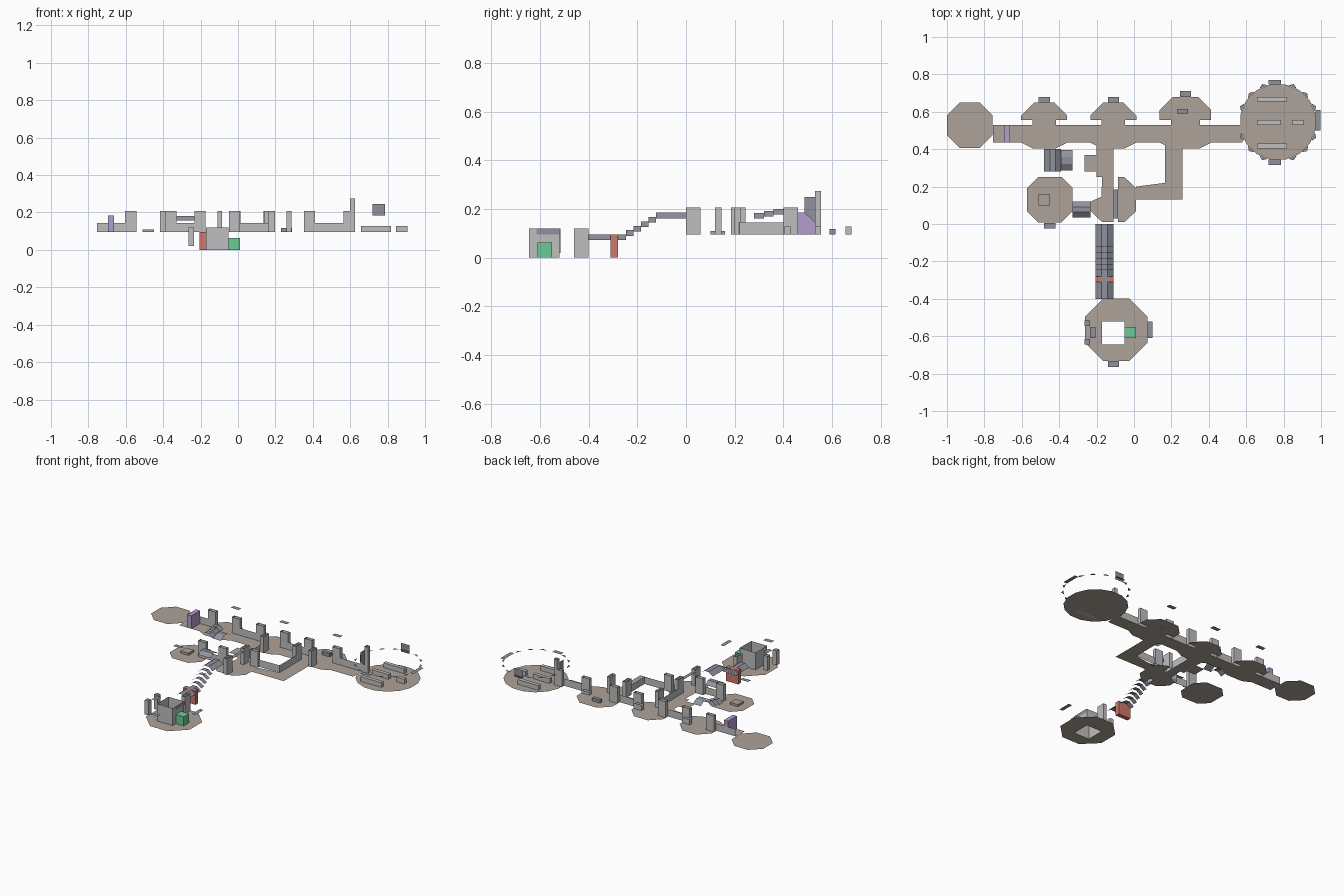
import bpy
import math

cube = bpy.data.objects.get("Cube")
if cube:
    bpy.data.objects.remove(cube, do_unlink=True)


def material(name, red, green, blue):
    mat = bpy.data.materials.new(name)
    mat.use_nodes = True
    mat.diffuse_color = (red, green, blue, 1)
    mat.node_tree.nodes["Principled BSDF"].inputs["Base Color"].default_value = (red, green, blue, 1)
    return mat


FLOOR = material("floor_tan", .42, .37, .32)
WALL = material("wall_grey", .52, .52, .53)
CEILING = material("ceiling_slate", .28, .29, .34)
GREEN = material("crate_green", .15, .6, .3)
RED = material("door_red", .6, .19, .15)
PURPLE = material("door_purple", .45, .34, .61)

DECK = .095      # upper floor level
LOW = .145       # top of the corridor walls
TALL = .207      # top of the door piers
LINTEL = .2      # level of the window heads
NORTH = .53      # north wall line of the main corridor
SOUTH = .435     # south edge of the main corridor
SPINE = -.11     # wall line of the north-south corridor
GAP = .025       # thickness of the door piers
PIER = .06       # width of the door piers


def build(name, mat, faces):
    """Make one object from a list of polygon faces."""
    verts, polys = [], []
    for face in faces:
        polys.append(range(len(verts), len(verts) + len(face)))
        verts.extend(face)
    mesh = bpy.data.meshes.new(name)
    mesh.from_pydata(verts, [], [list(p) for p in polys])
    mesh.materials.append(mat)
    obj = bpy.data.objects.new(name, mesh)
    bpy.context.scene.collection.objects.link(obj)
    return obj


def flat(outline, z):
    return [(x, y, z) for x, y in outline]


def rect(x0, x1, y0, y1, z):
    return flat([(x0, y0), (x1, y0), (x1, y1), (x0, y1)], z)


def wall(x0, y0, x1, y1, z0, z1):
    return [(x0, y0, z0), (x1, y1, z0), (x1, y1, z1), (x0, y0, z1)]


def shaft(x0, x1, y0, y1, z0, z1):
    """Four upright faces, open above and below."""
    ring = [(x0, y0), (x1, y0), (x1, y1), (x0, y1)]
    return [wall(*ring[i], *ring[(i + 1) % 4], z0, z1) for i in range(4)]


def box(x0, x1, y0, y1, z0, z1):
    return shaft(x0, x1, y0, y1, z0, z1) + [rect(x0, x1, y0, y1, z1), rect(x0, x1, y0, y1, z0)[::-1]]


def octagon(cx, cy, half, cut):
    side = half - cut
    quarter = [(half, -side), (half, side), (side, half), (-side, half)]
    return [(cx + x, cy + y) for x, y in quarter + [(-x, -y) for x, y in quarter]]


def vault(start, end, left, right, top, along_y=True):
    """One length of ceiling with sloping sides and a flat crown."""
    third, drop = (right - left) / 3, .023
    arch = [(left, top - drop), (left + third, top), (right - third, top), (right, top - drop)]
    faces = []
    for (a, za), (b, zb) in zip(arch, arch[1:]):
        if along_y:
            faces.append([(a, start, za), (b, start, zb), (b, end, zb), (a, end, za)])
        else:
            faces.append([(start, a, za), (end, a, za), (end, b, zb), (start, b, zb)])
    return faces


# Rooms on the main corridor, with slots for the door piers
def corridor_room(cx, half, top):
    inner, cut, slot = half - PIER, .07, NORTH + GAP
    side = [(inner, .405), (half, SOUTH), (half, NORTH), (inner, NORTH), (inner, slot),
            (half, slot), (half, top - cut), (half - cut, top)]
    return flat([(cx + x, y) for x, y in side] + [(cx - x, y) for x, y in side[::-1]], DECK)


ROOMS = {"west_hall": (-.48, .123, .65), "middle_hall": (-.11, .123, .65), "east_hall": (.275, .138, .68)}
for name, (cx, half, top) in ROOMS.items():
    build(name + "_floor", FLOOR, [corridor_room(cx, half, top)])
    build(name + "_window_head", CEILING, [rect(cx - .03, cx + .03, top, top + .03, LINTEL)])
    piers = []
    for x in (cx - half, cx + half - PIER):
        piers += shaft(x, x + PIER, NORTH, NORTH + GAP, DECK, TALL)
    build(name + "_piers", WALL, piers)

build("far_west_floor", FLOOR, [flat(octagon(-.878, .528, .122, .07), DECK)])

# Main corridor between the rooms, walled along its north edge
spans = [(-.755, -.603), (-.357, -.233), (.013, .137), (.413, .58)]
build("main_corridor_floor", FLOOR, [rect(a, b, SOUTH, NORTH, DECK) for a, b in spans])
build("main_corridor_wall", WALL, [wall(a, NORTH, b, NORTH, DECK, LOW) for a, b in spans])
build("purple_door", PURPLE, box(-.695, -.663, SOUTH, NORTH, DECK, .185))

# Great round room
CX, CY, R, SIDES = .77, .545, .205, 16


def ring_point(i, radius, shift=.5):
    angle = math.tau * (i + shift) / SIDES
    return CX + radius * math.cos(angle), CY + radius * math.sin(angle)


build("round_room_floor", FLOOR, [flat([ring_point(i, R) for i in range(SIDES)], DECK)])
flakes = []
for i in range(SIDES):
    if i % 4:
        flakes.append(flat([ring_point(i, R, -.3), ring_point(i, R + .015, 0), ring_point(i, R, .3)], LINTEL))
build("round_room_cornice", CEILING, flakes)
build("round_room_window_heads", CEILING, [
    rect(.72, .785, .745, .77, LINTEL), rect(.72, .785, .315, .345, LINTEL),
    rect(.97, .998, .5, .61, LINTEL), wall(.72, .757, .785, .757, .185, .245)])
build("round_room_benches", WALL,
      box(.657, .817, .655, .68, DECK, .128) + box(.657, .817, .405, .43, DECK, .128)
      + box(.657, .785, NORTH, .555, DECK, .128) + box(.845, .905, NORTH, .555, DECK, .128))
build("round_room_piers", WALL, shaft(.565, .6, NORTH, .555, DECK, TALL)
      + shaft(.6, .625, NORTH, .555, DECK, .275))
build("round_room_door_arch", CEILING,
      [[(.6, .487, .185), (.6, NORTH, .145), (.6, NORTH, .25), (.6, .487, .25)]])

# Pedestals
build("east_hall_pedestal", CEILING, box(.23, .29, .59, .615, DECK, .117))
build("chapel_plinth", FLOOR, box(-.51, -.45, .1, .16, DECK, .11))

# Small chapel room
build("chapel_floor", FLOOR, [flat(octagon(-.45, .13, .122, .06), DECK)])
build("chapel_window_head", CEILING, [rect(-.48, -.42, -.025, .005, LINTEL)])

# Crossing room, split by a slot along the spine wall
slot_x = SPINE + GAP
build("crossing_floor", FLOOR, [flat([
    (-.17, .01), (SPINE, .01), (SPINE, .06), (slot_x, .06), (slot_x, .01), (-.05, .01), (.012, .07),
    (.012, .19), (-.05, .25), (slot_x, .25), (slot_x, .185), (SPINE, .185), (SPINE, .25),
    (-.17, .25), (-.175, .145), (-.233, .12), (-.233, .07)], DECK)])
build("crossing_arch", CEILING, [rect(SPINE, slot_x, .03, .185, .185)])

# North-south corridor and its alcove
build("spine_floor", FLOOR, [rect(-.2, SPINE, .25, SOUTH, DECK), rect(-.265, -.2, .28, .37, DECK)])
spine = [wall(SPINE, .245, SPINE, .405, DECK, LOW)]
for y in (.0, .185, .4):
    spine += shaft(SPINE, slot_x, y, y + PIER, DECK, TALL)
build("spine_wall", WALL, spine)

# Bent corridor
build("bent_corridor_floor", FLOOR, [flat([
    (.012, .13), (.26, .13), (.26, SOUTH), (.165, SOUTH), (.165, .22), (.012, .2)], DECK)])
build("bent_corridor_wall", WALL, [
    wall(.012, .215, .165, .22, DECK, LOW), wall(.165, .22, .165, .4, DECK, LOW),
    *shaft(.14, .165, .4, .46, DECK, TALL), *shaft(.26, .285, .4, .46, DECK, TALL),
    *shaft(-.048, .012, .2, .225, DECK, TALL)])

# Passage from the chapel to the crossing
passage = [wall(-.33, .12, -.233, .12, DECK, LOW)]
for x in (-.39, -.233):
    passage += shaft(x, x + PIER, .12, .145, DECK, TALL)
build("passage_wall", WALL, passage)
build("passage_vault", CEILING, vault(-.33, -.233, .035, .12, .18, False))

# Turning vault south of the west hall
turn = []
for i in range(3):
    turn += vault(.4 - .04 * i, .36 - .04 * i, -.48, -.39, LINTEL - .008 * i)
turn += vault(-.39, -.33, .285, .395, .18, False)
build("turning_vault", CEILING, turn)

# Stepped vault over the stairs
steps, run = [], .0308
for i in range(13):
    top = DECK + .018 * min(max(i - 4, 0), 5)
    y = -.4 + run * i
    steps += vault(y, y + run, -.205, SPINE, top)
build("stair_vault", CEILING, steps)
build("red_door", RED, box(-.205, SPINE, -.31, -.28, 0, DECK))

# Starting room around a square shaft
x0, x1, y0, y1 = -.17, -.05, -.645, -.52
outer = octagon(-.095, -.565, .168, .1)
start = []
hole = [(x1, y0), (x1, y1), (x0, y1), (x0, y0)]
for i in range(4):
    a, b, c = (outer[(2 * i + k) % 8] for k in range(3))
    start.append(flat([a, b, hole[(i + 1) % 4], hole[i]], 0))
    start.append(flat([b, c, hole[(i + 1) % 4]], 0))
build("start_floor", FLOOR, start)
build("start_shaft", WALL, shaft(x0, x1, y0, y1, 0, .12))
build("start_shaft_head", CEILING, [wall(x1 + .002, -.615, x1 + .002, y1, DECK, .12)])
piers = shaft(SPINE, slot_x, -.46, -.4, 0, .12)
for y in (-.645, -.545):
    piers += shaft(-.265, -.235, y, y + .03, .02, .12)
build("start_piers", WALL, piers)
build("start_window_heads", CEILING, [
    rect(-.14, -.08, -.765, -.733, .1), rect(.073, .1, -.61, -.52, .1),
    rect(-.235, -.205, -.61, -.55, .12), rect(-.265, -.235, -.645, -.615, .12),
    rect(-.265, -.235, -.545, -.515, .12)])
build("green_crate", GREEN, box(x1, .01, -.61, -.55, 0, .063))
